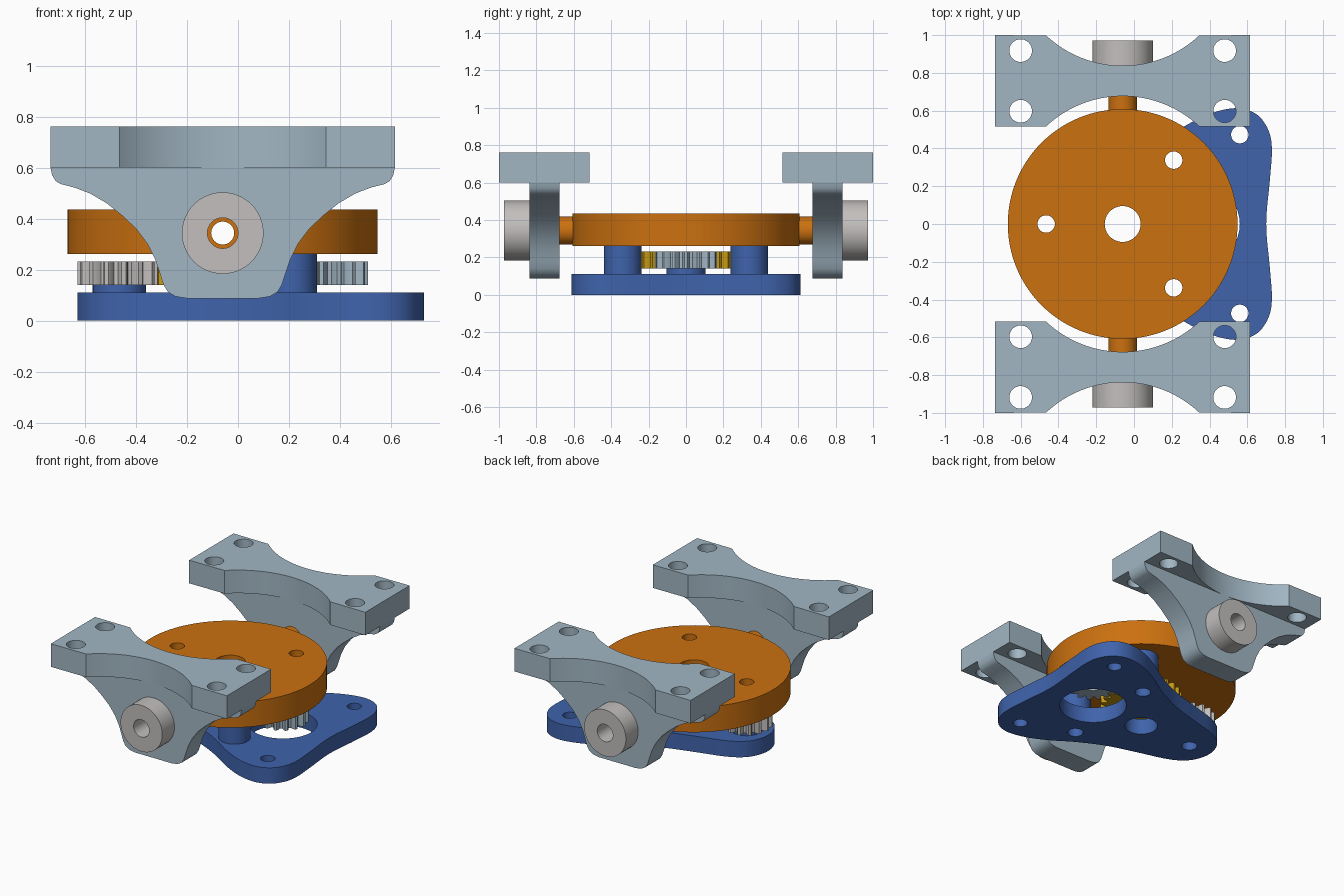
import bpy, bmesh, math
from mathutils import Vector, Matrix

if "Cube" in bpy.data.objects:
    bpy.data.objects.remove(bpy.data.objects["Cube"])

CX = -0.06      # main axis of the mechanism
PZ = 0.343      # height of the tilt axis


def material(name, rgb):
    m = bpy.data.materials.new(name)
    m.diffuse_color = (*rgb, 1)
    m.use_nodes = True
    m.node_tree.nodes["Principled BSDF"].inputs["Base Color"].default_value = m.diffuse_color
    return m


ORANGE = material("orange", (0.60, 0.165, 0.005))
STEEL = material("pale steel blue", (0.36, 0.47, 0.55))
BLUE = material("blue", (0.05, 0.125, 0.41))
GREY = material("light grey", (0.54, 0.52, 0.51))
GOLD = material("gold", (0.56, 0.32, 0.006))


def prism(name, pts, a, b, mat, axis="z"):
    """Extrude a closed 2D outline from a to b along z (xy outline) or y (xz outline)."""
    bm = bmesh.new()
    place = (lambda p, t: (p[0], p[1], t)) if axis == "z" else (lambda p, t: (p[0], t, p[1]))
    lo = [bm.verts.new(place(p, a)) for p in pts]
    hi = [bm.verts.new(place(p, b)) for p in pts]
    bm.faces.new(lo)
    bm.faces.new(hi)
    n = len(pts)
    for i in range(n):
        j = (i + 1) % n
        bm.faces.new((lo[i], lo[j], hi[j], hi[i]))
    bmesh.ops.recalc_face_normals(bm, faces=bm.faces)
    me = bpy.data.meshes.new(name)
    bm.to_mesh(me)
    bm.free()
    ob = bpy.data.objects.new(name, me)
    bpy.context.collection.objects.link(ob)
    me.materials.append(mat)
    return ob


def circle(x, y, r, n=64):
    return [(x + r * math.cos(2 * math.pi * i / n), y + r * math.sin(2 * math.pi * i / n))
            for i in range(n)]


def activate(ob):
    bpy.ops.object.select_all(action="DESELECT")
    ob.select_set(True)
    bpy.context.view_layer.objects.active = ob


def boolean(ob, other, op="DIFFERENCE"):
    mod = ob.modifiers.new("bool", "BOOLEAN")
    mod.operation, mod.solver, mod.object = op, "EXACT", other
    activate(ob)
    bpy.ops.object.modifier_apply(modifier=mod.name)
    bpy.data.objects.remove(other)


def drill(ob, x, y, r, axis="z"):
    boolean(ob, prism("cutter", circle(x, y, r, 40), -2, 2, ob.data.materials[0], axis))


def smooth(ob):
    activate(ob)
    bpy.ops.object.shade_smooth_by_angle(angle=math.radians(30))


def spline(pts, steps=7):
    """Closed smooth curve through the points."""
    out, n = [], len(pts)
    for i in range(n):
        p0, p1, p2, p3 = (Vector(pts[(i + k - 1) % n]) for k in range(4))
        for s in range(steps):
            t = s / steps
            out.append(tuple(0.5 * (2 * p1 + (p2 - p0) * t + (2 * p0 - 5 * p1 + 4 * p2 - p3) * t * t
                                    + (3 * p1 - p0 - 3 * p2 + p3) * t ** 3)))
    return out


LEFT = -0.465
PILLARS = [(0.21, 0.338), (0.21, -0.338)]

# base plate: soft three-lobed outline
half = [(-0.615, 0.08), (-0.565, 0.158), (-0.46, 0.22), (-0.25, 0.28), (-0.05, 0.342),
        (0.13, 0.43), (0.28, 0.525), (0.42, 0.59), (0.55, 0.613), (0.65, 0.58),
        (0.71, 0.5), (0.73, 0.4), (0.72, 0.24)]
outline = [(-0.63, 0)] + half + [(0.70, 0)] + [(x, -y) for x, y in reversed(half)]
base = prism("base_plate", spline(outline), 0, 0.11, BLUE)
for x, y in PILLARS:                                   # spacer pillars
    boolean(base, prism("pillar", circle(x, y, 0.1), 0.05, 0.26, BLUE), "UNION")
boolean(base, prism("boss", circle(LEFT, 0, 0.105), 0.05, 0.14, BLUE), "UNION")
for x, y, r in [(p[0], p[1], 0.05) for p in PILLARS] + [
        (0.56, 0.473, 0.046), (0.56, -0.473, 0.046), (LEFT, 0, 0.05),
        (CX, 0, 0.105), (0.345, 0, 0.215)]:
    drill(base, x, y, r)
smooth(base)

# turntable disc with hollow side trunnions
disc = prism("turntable_disc", circle(CX, 0, 0.608, 128), 0.26, 0.435, ORANGE)
for s in (-1, 1):
    boolean(disc, prism("trunnion", circle(CX, PZ, 0.075), s * 0.5, s * 0.76, ORANGE, "y"), "UNION")
drill(disc, CX, 0, 0.095)
for x, y in PILLARS + [(LEFT, 0)]:
    drill(disc, x, y, 0.046)
drill(disc, CX, PZ, 0.045, "y")
smooth(disc)


def gear(name, x, teeth, pitch, bore, phase, mat):
    """Spur gear with tapered teeth."""
    step = 2 * math.pi / teeth
    pts = []
    for i in range(teeth):
        for off, dr in ((-0.36, -0.022), (-0.25, 0.0), (-0.12, 0.013),
                        (0.12, 0.013), (0.25, 0.0), (0.36, -0.022)):
            a = (i + off + phase) * step
            pts.append((x + (pitch + dr) * math.cos(a), (pitch + dr) * math.sin(a)))
    g = prism(name, pts, 0.14, 0.232, mat)
    drill(g, x, 0, bore)
    smooth(g)


gear("centre_gear", CX, 24, 0.25, 0.095, 0, GOLD)
gear("idler_gear", LEFT, 15, 0.152, 0.046, 0.5, GREY)
gear("drive_gear", 0.345, 15, 0.152, 0.046, 0, STEEL)

# bracket outlines: waisted top flange, flared web with rounded foot
R = 0.5925


def arc(y_mid, sign):
    """Waist arc, left to right; sign is the side on which the arc centre lies."""
    a = math.asin(0.405 / R)
    return [(CX + R * math.sin(t), y_mid + sign * (R - R * math.cos(t)))
            for t in (a * (i / 16 - 1) for i in range(33))]


flange = ([(CX - 0.675, 0.515)] + arc(0.677, -1) + [(CX + 0.675, 0.515), (CX + 0.675, 1.0)]
          + arc(0.838, 1)[::-1] + [(CX - 0.675, 1.0)])
side = [(0.675, 0.6), (0.669, 0.57), (0.655, 0.547), (0.635, 0.535), (0.58, 0.521),
        (0.52, 0.498), (0.455, 0.46), (0.395, 0.412), (0.34, 0.36), (0.295, 0.30),
        (0.265, 0.24), (0.245, 0.18), (0.232, 0.14), (0.215, 0.112), (0.185, 0.094), (0.14, 0.087)]
web_outline = [(CX + h, z) for h, z in side] + [(CX - h, z) for h, z in reversed(side)]

for s, tag in ((-1, "front"), (1, "back")):
    top = prism(tag + "_bracket_flange", [(x, s * y) for x, y in flange], 0.6, 0.76, STEEL)
    for x in (-0.6, 0.48):
        for y in (0.597, 0.918):
            drill(top, x, s * y, 0.06)
    smooth(top)
    web = prism(tag + "_bracket_web", web_outline, s * 0.677, s * 0.838, STEEL, "y")
    drill(web, CX, PZ, 0.0755, "y")
    smooth(web)
    # bearing collar on the outer face
    collar = prism(tag + "_collar", circle(CX, PZ, 0.16), s * 0.75, s * 0.972, GREY, "y")
    drill(collar, CX, PZ, 0.06, "y")
    smooth(collar)
